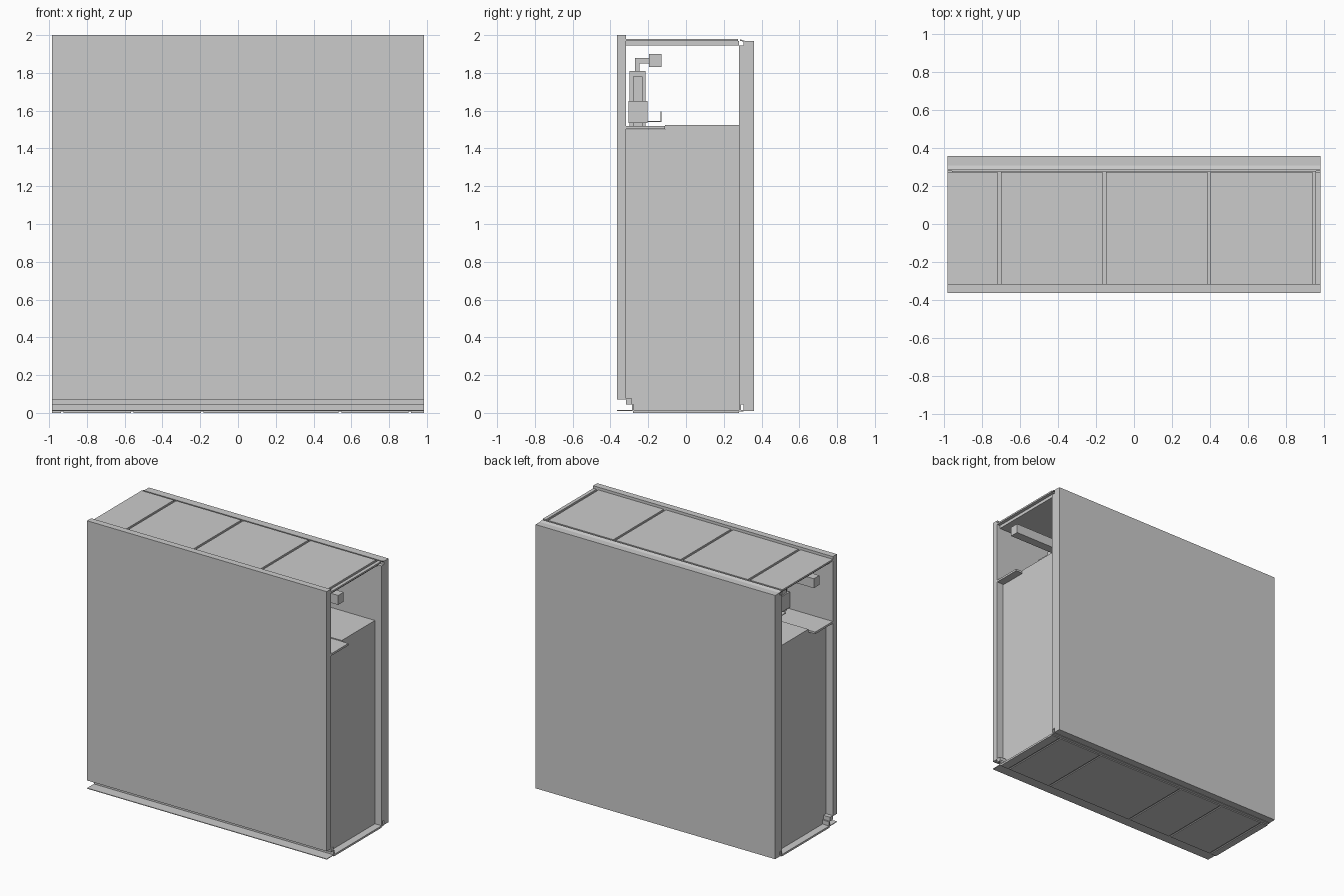
import bpy, bmesh

def prism(name, profile, x0, x1):
    """Extrude a (y, z) profile along x."""
    bm = bmesh.new()
    f = bm.faces.new([bm.verts.new((x0, y, z)) for y, z in profile])
    ext = bmesh.ops.extrude_face_region(bm, geom=[f])
    bmesh.ops.translate(bm, vec=(x1 - x0, 0, 0),
                        verts=[v for v in ext["geom"] if isinstance(v, bmesh.types.BMVert)])
    bmesh.ops.recalc_face_normals(bm, faces=bm.faces)
    me = bpy.data.meshes.new(name)
    bm.to_mesh(me)
    bm.free()
    ob = bpy.data.objects.new(name, me)
    bpy.context.collection.objects.link(ob)
    return ob

def box(name, x0, x1, y0, y1, z0, z1):
    return prism(name, [(y0, z0), (y1, z0), (y1, z1), (y0, z1)], x0, x1)

def panels(name, joints, gap, *yz):
    """Row of panels with open joints between them."""
    edges = [-W - gap / 2] + joints + [W + gap / 2]
    for i, (a, b) in enumerate(zip(edges, edges[1:])):
        box(f"{name}_{i + 1}", a + gap / 2, b - gap / 2, *yz)

W = 0.985

# Outer walls; the back wall has small notches at top and bottom
box("front_wall", -W, W, -0.365, -0.317, 0.07, 2.0)
prism("back_wall", [(0.28, 0.045), (0.305, 0.045), (0.305, 0.01), (0.36, 0.01),
                    (0.36, 1.97), (0.305, 1.97), (0.305, 1.945), (0.28, 1.945)], -W, W)

# Filled lower body and recessed kick board
box("body_core", -0.93, 0.93, -0.317, 0.28, 0.045, 1.5)
box("kick_board", -W, W, -0.317, -0.285, 0.045, 0.075)
box("plinth_core", -0.93, 0.93, -0.275, 0.28, 0.012, 0.045)

# Floor plates with joints, and sill strip at the front
box("floor_sheet", -W, W, -0.28, 0.305, 0.007, 0.014)
box("front_sill", -W, W, -0.365, -0.28, 0.009, 0.014)
panels("floor_panel", [-0.93, -0.56, -0.19, 0.54, 0.91], 0.014, -0.28, 0.28, 0.0, 0.007)
for y in (-0.285, 0.28):
    box("floor_rail", -W, W, y, y + 0.01, 0.014, 0.045)

# Roof: base slab, four jointed cover panels, sloped rear flashing
box("roof_slab", -0.96, 0.96, -0.317, 0.28, 1.945, 1.968)
panels("roof_panel", [-0.71, -0.157, 0.396, 0.95], 0.018, -0.317, 0.275, 1.968, 1.98)
prism("rear_flashing", [(0.285, 1.97), (0.31, 1.965), (0.31, 1.97), (0.285, 1.978)], -W, W)

# Counter in two levels
box("counter_front", -W, W, -0.317, -0.11, 1.503, 1.518)
box("counter_back", -0.93, 0.93, -0.11, 0.28, 1.5, 1.525)

# Long duct along the front wall
box("duct", -0.96, 0.96, -0.195, -0.13, 1.83, 1.9)

# Pump units standing on the counter, each feeding the duct
for x in (-0.55, 0.0, 0.55):
    box("pump_base", x - 0.09, x + 0.09, -0.305, -0.205, 1.535, 1.65)
    box("pump_body", x - 0.07, x + 0.07, -0.3, -0.215, 1.518, 1.81)
    box("pump_cover", x - 0.08, x + 0.08, -0.28, -0.23, 1.518, 1.78)
    prism("pump_elbow", [(-0.27, 1.81), (-0.245, 1.81), (-0.245, 1.85), (-0.195, 1.85),
                         (-0.195, 1.88), (-0.27, 1.88)], x - 0.015, x + 0.015)
    prism("drip_bracket", [(-0.205, 1.54), (-0.13, 1.54), (-0.13, 1.595), (-0.136, 1.595),
                           (-0.136, 1.546), (-0.205, 1.546)], x - 0.13, x + 0.13)
